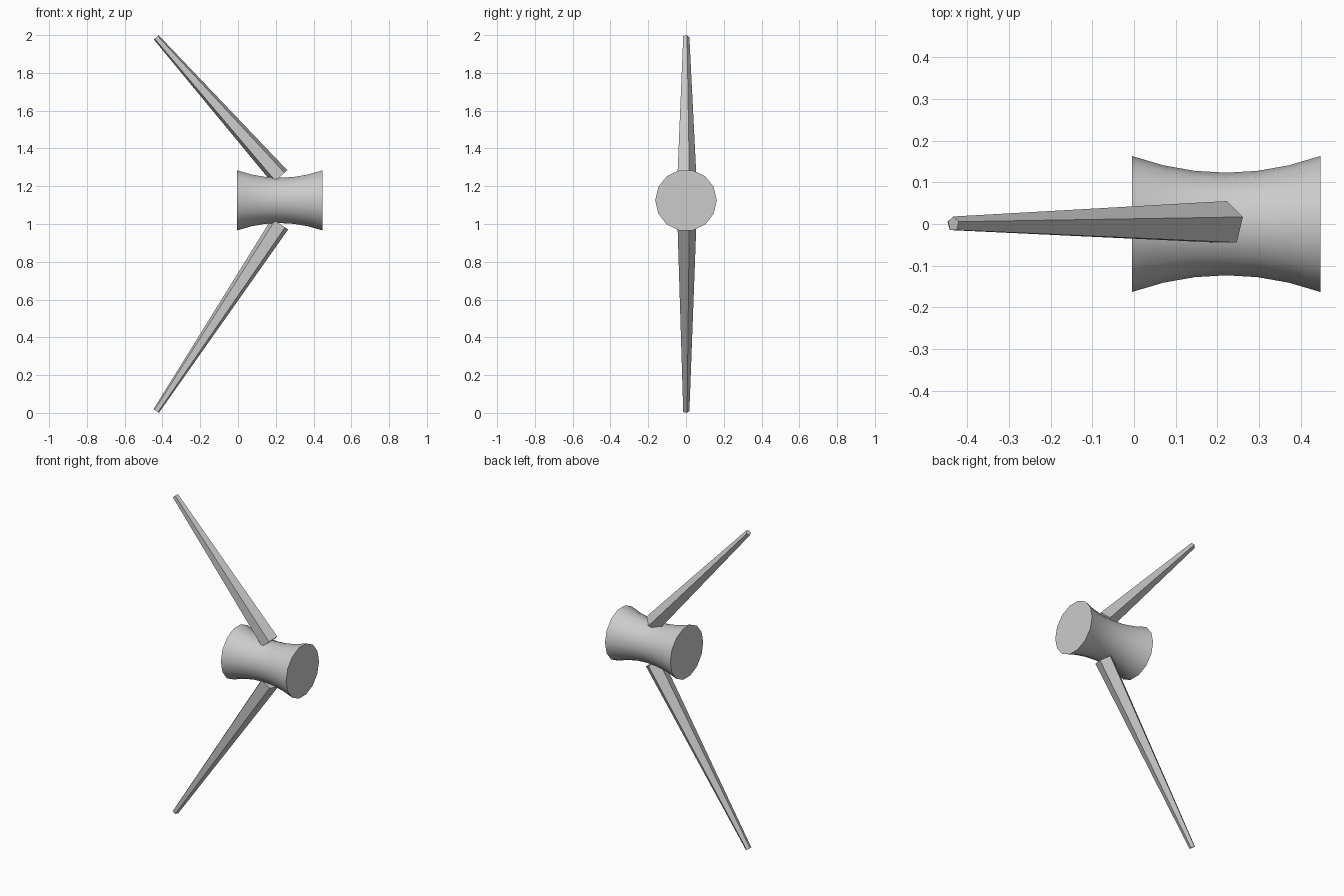
import bpy, bmesh, math
from mathutils import Vector

cube = bpy.data.objects.get("Cube")
if cube:
    bpy.data.objects.remove(cube, do_unlink=True)

grey = bpy.data.materials.new("light grey")
grey.use_nodes = True
colour = (0.6, 0.6, 0.6, 1)
grey.diffuse_color = colour
grey.node_tree.nodes["Principled BSDF"].inputs["Base Color"].default_value = colour


def loft(name, sections, side, sides):
    """Join round sections (centre, radius) into a capped solid.
    The first corner of each section points to +y; side is the other axis."""
    bm = bmesh.new()
    rings = []
    for centre, radius in sections:
        ring = []
        for i in range(sides):
            a = 2 * math.pi * i / sides
            offset = Vector((0, 1, 0)) * math.cos(a) + side * math.sin(a)
            ring.append(bm.verts.new(centre + offset * radius))
        rings.append(ring)
    for low, high in zip(rings, rings[1:]):
        for i in range(sides):
            j = (i + 1) % sides
            bm.faces.new((low[i], low[j], high[j], high[i]))
    bm.faces.new(rings[0])
    bm.faces.new(rings[-1])
    bmesh.ops.recalc_face_normals(bm, faces=bm.faces)
    mesh = bpy.data.meshes.new(name)
    bm.to_mesh(mesh)
    bm.free()
    mesh.materials.append(grey)
    obj = bpy.data.objects.new(name, mesh)
    bpy.context.collection.objects.link(obj)
    return obj


# Waisted hub lying along x
hub_centre = Vector((0.221, 0, 1.125))
half_length, waist, flare = 0.226, 0.123, 0.04
sections = []
for step in range(-3, 4):
    t = step / 3
    sections.append((hub_centre + Vector((half_length * t, 0, 0)), waist + flare * t * t))
hub = loft("hub", sections, Vector((0, 0, 1)), 14)
bpy.ops.object.select_all(action="DESELECT")
hub.select_set(True)
bpy.context.view_layer.objects.active = hub
bpy.ops.object.shade_smooth_by_angle(angle=math.radians(35))

# Five-sided tapered blades leaning away from the hub
for name, root_z, tip_z in (("upper_blade", 1.25, 1.988), ("lower_blade", 1.0, 0.01)):
    root = Vector((0.222, 0, root_z))
    tip = Vector((-0.433, 0, tip_z))
    side = (tip - root).cross(Vector((0, 1, 0))).normalized()
    loft(name, [(root, 0.055), (tip, 0.018)], side, 5)
